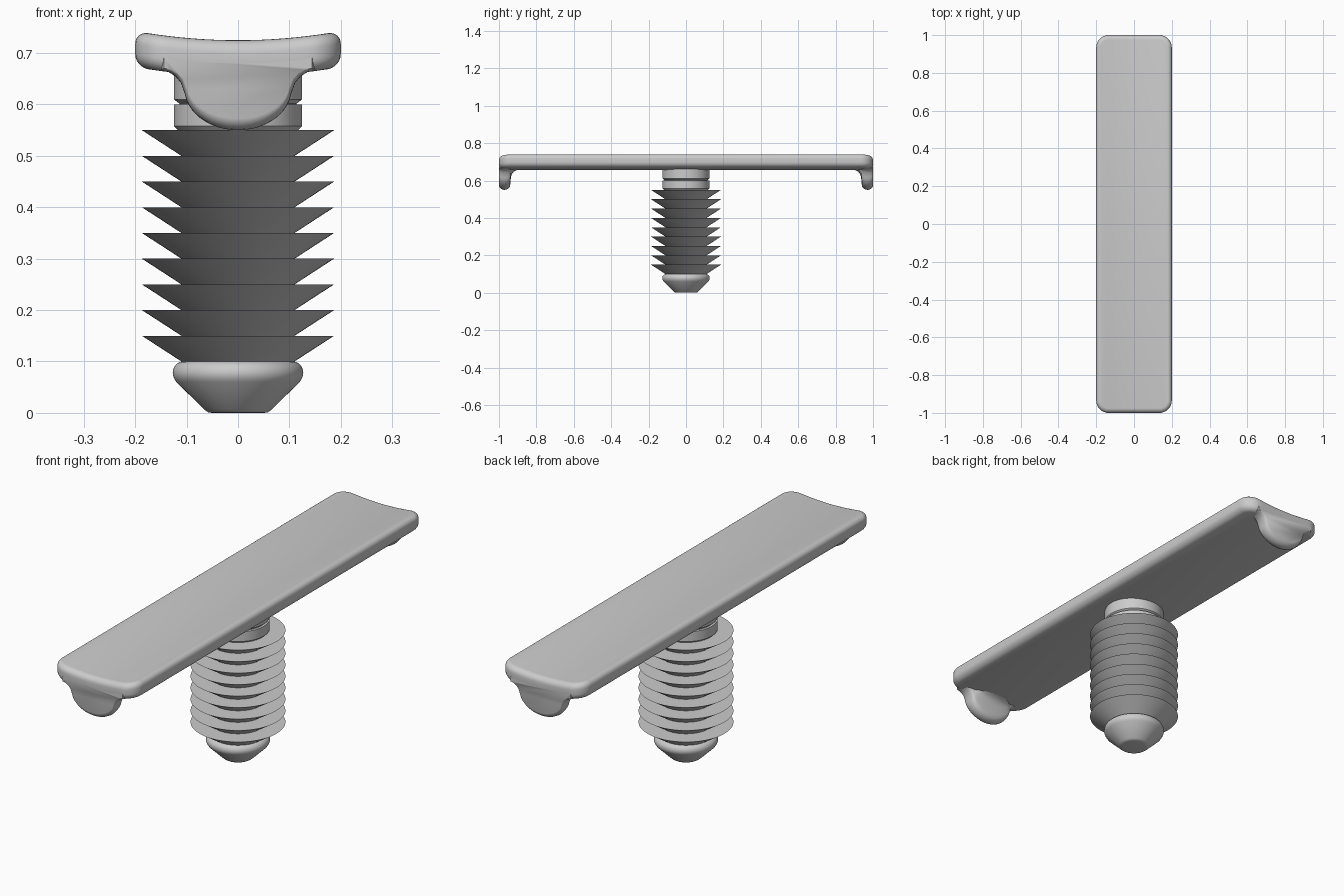
import bpy, bmesh, math

if "Cube" in bpy.data.objects:
    bpy.data.objects.remove(bpy.data.objects["Cube"], do_unlink=True)

grey = bpy.data.materials.new("plain grey")
grey.use_nodes = True
GREY = (0.6, 0.6, 0.6, 1)
grey.diffuse_color = GREY
grey.node_tree.nodes["Principled BSDF"].inputs["Base Color"].default_value = GREY


def finish(bm, name, angle):
    bmesh.ops.recalc_face_normals(bm, faces=bm.faces)
    mesh = bpy.data.meshes.new(name)
    bm.to_mesh(mesh)
    bm.free()
    obj = bpy.data.objects.new(name, mesh)
    bpy.context.collection.objects.link(obj)
    mesh.materials.append(grey)
    bpy.ops.object.select_all(action='DESELECT')
    bpy.context.view_layer.objects.active = obj
    obj.select_set(True)
    bpy.ops.object.shade_smooth_by_angle(angle=math.radians(angle))
    return obj


def bridge(bm, a, b):
    n = len(a)
    for i in range(n):
        j = (i + 1) % n
        bm.faces.new((a[i], a[j], b[j], b[i]))


def lathe(name, profile, angle=30, steps=72):
    bm = bmesh.new()
    rings = [[bm.verts.new((r * math.cos(math.tau * i / steps),
                            r * math.sin(math.tau * i / steps), z))
              for i in range(steps)] for r, z in profile]
    for a, b in zip(rings, rings[1:]):
        bridge(bm, a, b)
    bm.faces.new(rings[0])
    bm.faces.new(rings[-1])
    return finish(bm, name, angle)


# Rounded bar with a slightly dished top
HALF_W, HALF_L, CORNER, EDGE = 0.2, 1.0, 0.065, 0.025
BOTTOM, TOP = 0.655, 0.725


def bar_end(inset):
    """Points across one end, from left to right."""
    r = CORNER - inset
    cx, cy = HALF_W - CORNER, HALF_L - CORNER
    arc = [(cx + r * math.cos(t), cy + r * math.sin(t))
           for t in [math.pi / 2 * k / 8 for k in range(9)]]
    flat = [(cx * k / 6, cy + r) for k in range(5, -6, -1)]
    return arc + flat + [(-x, y) for x, y in reversed(arc)]


def build_bar():
    bm = bmesh.new()
    layers = []
    turn = [math.pi / 2 * k / 6 for k in range(7)]
    for t in turn:
        layers.append((EDGE * (1 - math.sin(t)), BOTTOM + EDGE * (1 - math.cos(t))))
    for t in reversed(turn):
        layers.append((EDGE * (1 - math.sin(t)), TOP - EDGE * (1 - math.cos(t))))
    rings = []
    for inset, z in layers:
        end = bar_end(inset)
        pts = end + [(x, -y) for x, y in reversed(end)]
        rings.append([bm.verts.new((x, y, z + 0.013 * (x / 0.17) ** 2))
                      for x, y in pts])
    for a, b in zip(rings, rings[1:]):
        bridge(bm, a, b)
    for ring in (rings[0], rings[-1]):
        n = len(ring)
        for i in range(n // 2 - 1):
            bm.faces.new((ring[i], ring[i + 1], ring[n - 2 - i], ring[n - 1 - i]))
    return finish(bm, "top_bar", 50)


# Rounded end tabs that flare into the underside of the bar
def build_tab(name, side):
    bm = bmesh.new()
    half = [(0.15, 0.69), (0.15, 0.667), (0.135, 0.663), (0.122, 0.655), (0.111, 0.642)]
    half += [(0.104 * math.cos(t), 0.63 - 0.08 * math.sin(t))
             for t in [math.pi / 2 * k / 12 for k in range(1, 12)]]
    outline = half + [(0, 0.55)] + [(-x, z) for x, z in reversed(half)]
    slices = [(1.0, 0.84), (0.997, 0.9), (0.991, 0.95), (0.983, 0.985), (0.972, 1),
              (0.96, 0.99), (0.949, 0.95), (0.942, 0.88), (0.939, 0.78),
              (0.936, 0.5), (0.93, 0.38), (0.92, 0.3), (0.905, 0.25), (0.885, 0.22)]
    rings = [[bm.verts.new((x * (0.75 + 0.25 * s), side * y, 0.69 - (0.69 - z) * s))
              for x, z in outline] for y, s in slices]
    for a, b in zip(rings, rings[1:]):
        bridge(bm, a, b)
    bm.faces.new(rings[0])
    bm.faces.new(rings[-1])
    return finish(bm, name, 50)


build_bar()
build_tab("front_tab", -1)
build_tab("back_tab", 1)

# Blunt tapered foot
foot = [(0.05, 0), (0.058, 0.001), (0.065, 0.006), (0.12, 0.06)]
foot += [(0.107 + 0.02 * math.cos(t), 0.078 + 0.022 * math.sin(t))
         for t in [math.radians(a) for a in range(-30, 91, 15)]]
lathe("foot", foot, 35)

# Stem of nine flared, flat-topped fins
fins = []
for k in range(9):
    z = 0.1 + 0.05 * k
    fins += [(0.11, z), (0.187, z + 0.05)]
lathe("finned_stem", fins + [(0.11, 0.55)])

# Two neck collars with a groove between
lathe("neck", [(0.115, 0.548), (0.125, 0.558), (0.125, 0.6), (0.114, 0.6),
               (0.114, 0.602), (0.125, 0.61), (0.125, 0.67)])
